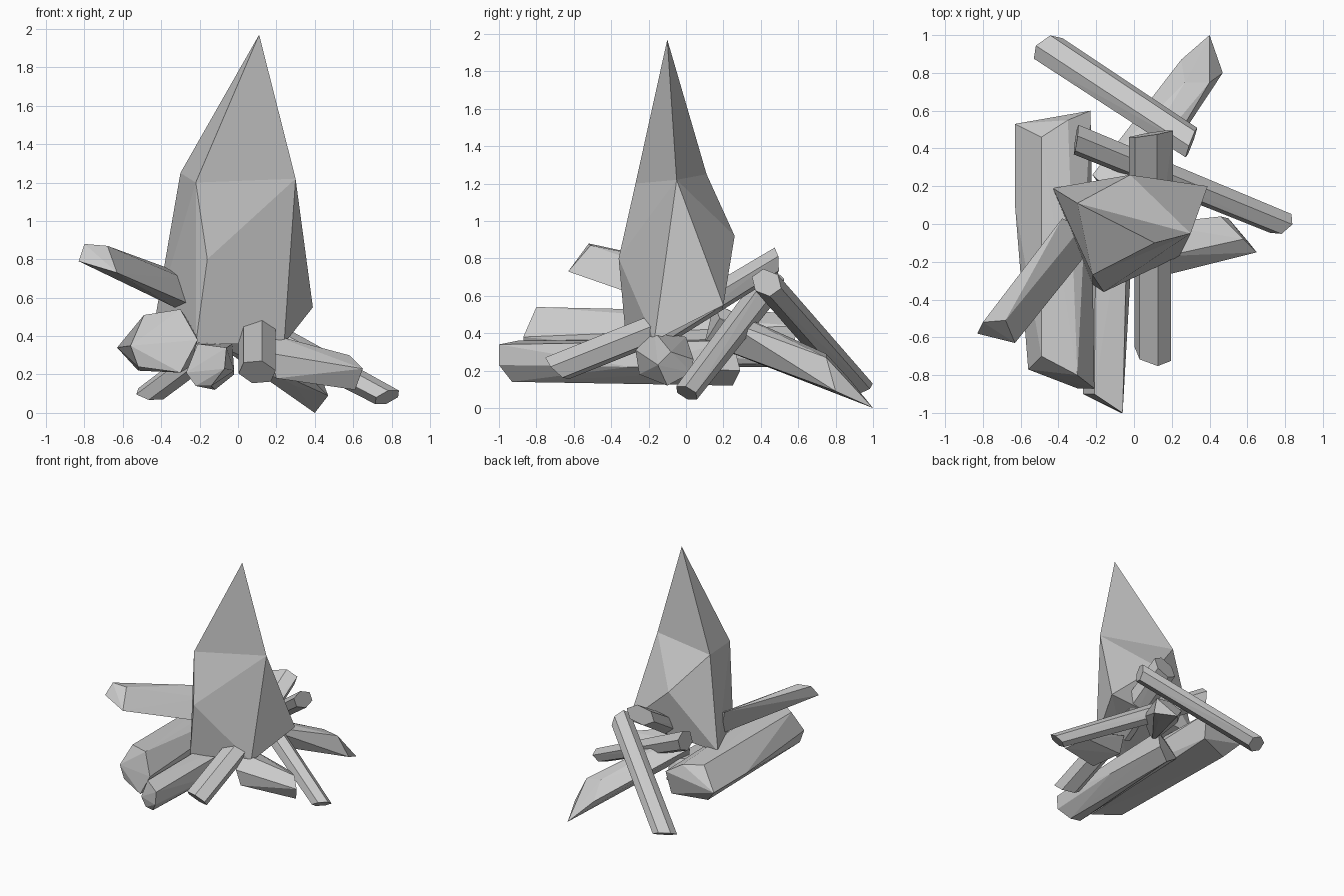
import bpy, bmesh
from math import cos, sin, tau, radians
from mathutils import Vector


def finish(name, bm):
    bmesh.ops.recalc_face_normals(bm, faces=bm.faces[:])
    me = bpy.data.meshes.new(name)
    bm.to_mesh(me)
    bm.free()
    ob = bpy.data.objects.new(name, me)
    bpy.context.collection.objects.link(ob)
    return ob


def hull(name, pts):
    """Flat-faced convex crystal around the given corner points."""
    bm = bmesh.new()
    for p in pts:
        bm.verts.new(p)
    res = bmesh.ops.convex_hull(bm, input=bm.verts[:])
    inner = [v for v in res["geom_interior"] if isinstance(v, bmesh.types.BMVert)]
    bmesh.ops.delete(bm, geom=inner, context='VERTS')
    return finish(name, bm)


def shard(name, a, b, ra, rb, tip=0.04, sides=6, roll=15):
    """Tapered prism from a to b; ra, rb = (half width, half height); slanted blunt ends."""
    a, b = Vector(a), Vector(b)
    d = (b - a).normalized()
    side = d.cross(Vector((0, 0, 1))).normalized()
    up = side.cross(d)
    pts = []
    for c, r, s in ((a, ra, -1), (b, rb, 1)):
        for i in range(sides):
            t = tau * i / sides + radians(roll)
            off = side * cos(t) * r[0] + up * sin(t) * r[1]
            # upper corners reach further out, giving a slanted cut
            pts.append(c + off + d * s * tip * (0.5 + sin(t + 0.6)))
    return hull(name, pts)


# tall central crystal: pointed roof over an irregular body with a slight back valley
bm = bmesh.new()
corners = {
    "T": (0.11, -0.10, 1.97), "A": (-0.30, 0.11, 1.25), "B": (-0.22, -0.27, 1.20),
    "C": (0.30, -0.05, 1.22), "D": (-0.02, 0.26, 0.92), "E": (-0.16, -0.36, 0.80),
    "G": (0.39, 0.20, 0.55), "H": (-0.43, 0.19, 0.50), "F": (0.24, -0.17, 0.36),
    "I": (-0.22, -0.32, 0.36)}
v = {k: bm.verts.new(p) for k, p in corners.items()}
for f in "TAB TBC TCA ACD CGD CFG BEC EFC EIF ABH BIH BEI ADH DGH GFI GIH".split():
    bm.faces.new([v[k] for k in f])
finish("main_crystal", bm)

# raised shard pointing front left
hull("upper_left_shard", [
    (-0.80, -0.52, 0.88), (-0.83, -0.58, 0.79), (-0.63, -0.63, 0.73),
    (-0.68, -0.51, 0.87), (-0.38, 0.03, 0.76), (-0.28, -0.02, 0.70),
    (-0.26, -0.17, 0.57), (-0.31, -0.02, 0.54)])

# thick horizontal slab on the left
hull("left_slab", [
    (-0.49, -0.70, 0.51), (-0.56, -0.77, 0.35), (-0.52, -0.77, 0.24),
    (-0.30, -0.80, 0.54), (-0.21, -0.87, 0.38), (-0.30, -0.87, 0.21),
    (-0.63, 0.10, 0.34), (-0.63, 0.53, 0.34), (-0.49, 0.46, 0.51),
    (-0.35, 0.55, 0.51), (-0.23, 0.60, 0.44), (-0.25, 0.55, 0.24),
    (-0.52, 0.45, 0.22)])

# long low slab under the centre
hull("front_slab", [
    (-0.21, -0.90, 0.36), (-0.06, -1.00, 0.34), (-0.07, -1.00, 0.23),
    (-0.14, -0.93, 0.14), (-0.22, -0.91, 0.14), (-0.27, -0.90, 0.21),
    (-0.20, 0.15, 0.37), (-0.03, 0.25, 0.36), (-0.02, 0.29, 0.20),
    (-0.12, 0.25, 0.12), (-0.26, 0.20, 0.22), (-0.02, -0.30, 0.22)])

# right front stub
hull("right_shard", [
    (0.58, -0.08, 0.30), (0.65, -0.15, 0.23), (0.61, -0.10, 0.12),
    (0.50, 0.03, 0.19), (0.46, 0.04, 0.26), (0.17, -0.17, 0.41),
    (0.17, -0.27, 0.31), (0.20, -0.25, 0.18), (0.10, -0.05, 0.24),
    (0.10, 0.00, 0.38)])

# wide shard running down to the back right
hull("back_right_shard", [
    (0.40, 1.00, 0.00), (0.47, 0.80, 0.09), (0.25, 0.87, 0.16),
    (0.27, 0.75, 0.29), (0.40, 0.75, 0.27), (0.30, 0.65, 0.14),
    (-0.22, 0.26, 0.50), (-0.10, 0.15, 0.56), (-0.10, 0.10, 0.35),
    (0.06, 0.18, 0.48)])

# slim shards
shard("front_shard", (0.10, -0.67, 0.22), (0.10, -0.22, 0.40), (0.10, 0.08), (0.10, 0.08))
shard("back_upper_shard", (0.09, -0.10, 0.43), (0.09, 0.46, 0.77), (0.12, 0.08), (0.12, 0.07))
shard("right_cross_shard", (0.76, 0.01, 0.09), (-0.29, 0.44, 0.65), (0.07, 0.06), (0.08, 0.08))
shard("back_cross_shard", (-0.44, 0.92, 0.11), (0.29, 0.44, 0.66), (0.09, 0.06), (0.085, 0.065))
